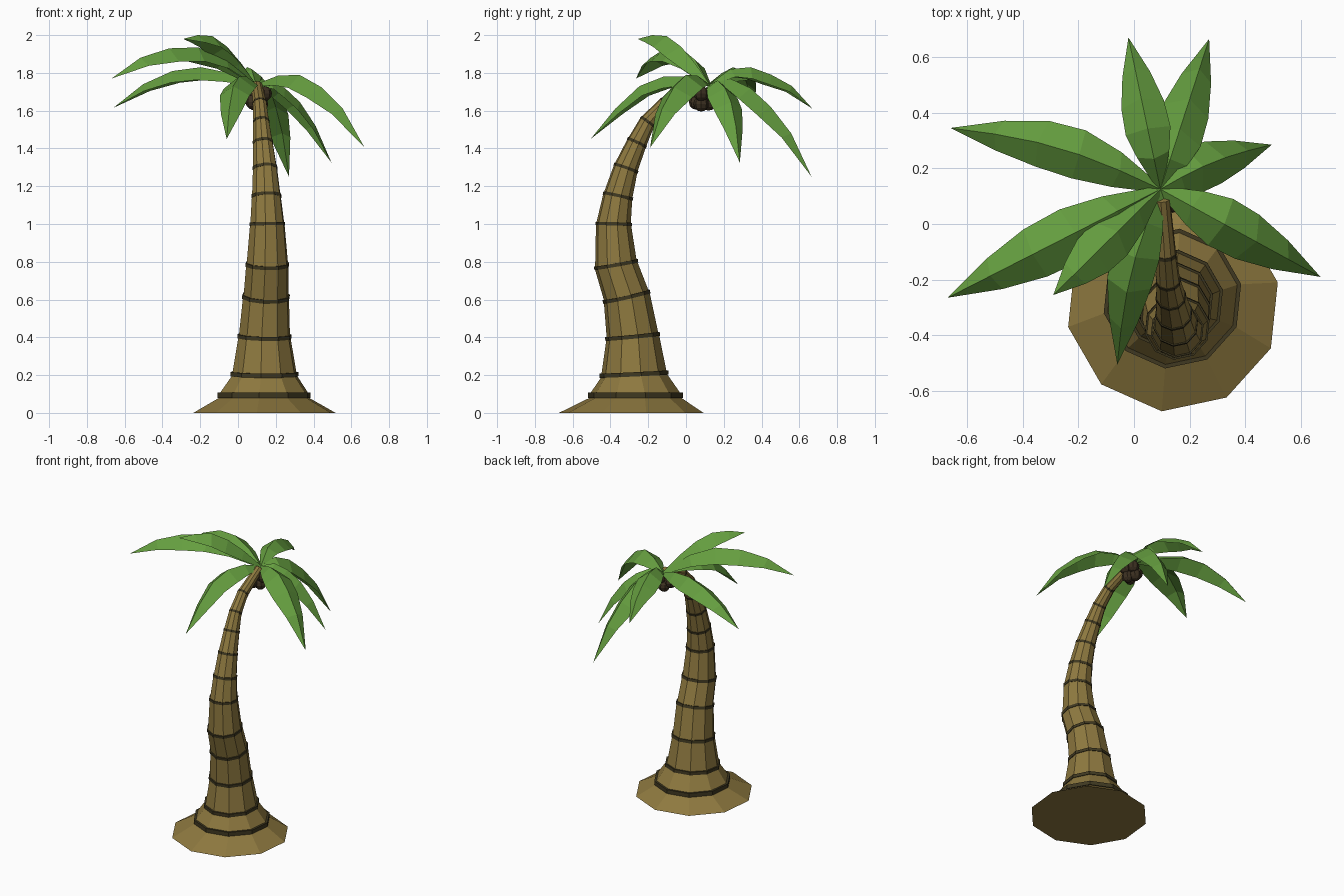
import bpy, math
from mathutils import Vector

if "Cube" in bpy.data.objects:
    bpy.data.objects.remove(bpy.data.objects["Cube"])


def material(name, rgb):
    m = bpy.data.materials.new(name)
    m.diffuse_color = (*rgb, 1)
    m.use_nodes = True
    m.node_tree.nodes["Principled BSDF"].inputs["Base Color"].default_value = m.diffuse_color
    return m


BARK = material("bark", (0.27, 0.19, 0.05))
DARK = material("dark_bark", (0.05, 0.04, 0.015))
GREEN = material("leaf_green", (0.13, 0.34, 0.05))
NUT = material("coconut_brown", (0.045, 0.03, 0.015))


def make(name, verts, faces, mats):
    me = bpy.data.meshes.new(name)
    me.from_pydata(verts, [], faces)
    for m in mats:
        me.materials.append(m)
    ob = bpy.data.objects.new(name, me)
    bpy.context.collection.objects.link(ob)
    return ob


# Trunk: ten-sided tapered segments along a bent path, dark bands at the joints
SIDES = 10
PATH = [  # x, y, z, radius
    (.14, -.29, 0, .385), (.138, -.268, .093, .245), (.14, -.275, .205, .178),
    (.14, -.283, .405, .142), (.148, -.315, .615, .125), (.155, -.37, .785, .115),
    (.155, -.383, 1.0, .094), (.15, -.36, 1.148, .079), (.143, -.318, 1.295, .066),
    (.132, -.26, 1.43, .054), (.123, -.203, 1.54, .044), (.115, -.11, 1.635, .038),
    (.10, .09, 1.73, .03)]
verts, band_rings = [], set()


def ring(centre, normal, r):
    u = (Vector((1, 0, 0)) - normal * normal.x).normalized()
    v = normal.cross(u)
    for k in range(SIDES):
        a = math.radians(12) + math.tau * k / SIDES
        verts.append(centre + u * (r * math.cos(a)) + v * (r * math.sin(a)))


pts = [Vector(p[:3]) for p in PATH]
for i, p in enumerate(PATH):
    r = p[3]
    n = (pts[min(i + 1, len(pts) - 1)] - pts[max(i - 1, 0)]).normalized()
    if i < 2:
        n = Vector((0, 0, 1))
    if i in (0, len(PATH) - 1):
        ring(pts[i], n, r)
        continue
    h = .014 if i == 1 else .006 + .03 * r
    ring(pts[i] - n * h, n, r)
    ring(pts[i] - n * h, n, r * 1.03)
    band_rings.update(range(len(verts) // SIDES - 2, len(verts) // SIDES + 1))
    ring(pts[i] + n * h, n, r * 1.03)
    ring(pts[i] + n * h, n, r * .97)
count = len(verts) // SIDES
faces = [(j * SIDES + k, j * SIDES + (k + 1) % SIDES,
          (j + 1) * SIDES + (k + 1) % SIDES, (j + 1) * SIDES + k)
         for j in range(count - 1) for k in range(SIDES)]
faces += [tuple(reversed(range(SIDES))), tuple(range(len(verts) - SIDES, len(verts)))]
trunk = make("trunk", verts, faces, [BARK, DARK])
for f in trunk.data.polygons:
    if f.index // SIDES in band_rings:
        f.material_index = 1

# Fronds: ridged leaves; tip position, sideways bow, half width, ridge heights
BASE = Vector((.095, .125))
WIDTH = [.15, .72, 1, .95, .62, 0]
FRONDS = [
    ((-.02, .67), 0, .082, (1.74, 1.82, 1.83, 1.79, 1.73, 1.61)),
    ((.27, .665), 0, .09, (1.74, 1.77, 1.72, 1.62, 1.48, 1.25)),
    ((.495, .285), .02, .085, (1.74, 1.76, 1.72, 1.645, 1.52, 1.325)),
    ((.67, -.19), 0, .095, (1.74, 1.785, 1.79, 1.725, 1.61, 1.405)),
    ((-.06, -.505), -.03, .085, (1.74, 1.78, 1.78, 1.73, 1.61, 1.45)),
    ((-.29, -.255), 0, .085, (1.74, 1.85, 1.94, 1.995, 2.0, 1.98)),
    ((-.67, -.265), 0, .1, (1.74, 1.87, 1.935, 1.93, 1.88, 1.77)),
    ((-.66, .345), -.04, .09, (1.74, 1.80, 1.83, 1.81, 1.74, 1.615))]
for n, (tip, bow, half, heights) in enumerate(FRONDS):
    run = Vector(tip) - BASE
    side = Vector((-run.y, run.x, 0)).normalized()
    ridge = []
    for i, z in enumerate(heights):
        t = i / 5
        ridge.append(Vector((*(BASE + run * t), z)) + side * (bow * math.sin(math.pi * t)))
    lv = []
    for i, p in enumerate(ridge):
        tangent = (ridge[min(i + 1, 5)] - ridge[max(i - 1, 0)]).normalized()
        up = tangent.cross(side).normalized()
        w = half * WIDTH[i]
        lv += [p + side * w - up * w * .75, p, p - side * w - up * w * .75]
    lf = []
    for i in range(4):
        a = i * 3
        lf += [(a, a + 1, a + 4, a + 3), (a + 1, a + 2, a + 5, a + 4)]
    lf += [(12, 13, 16), (13, 14, 16)]
    lv = lv[:15] + [lv[16]]
    lf = [tuple(15 if q == 16 else q for q in reversed(f)) for f in lf]
    make(f"frond_{n + 1}", lv, lf, [GREEN])

# Coconuts: a faceted cluster under the crown
for n, pos in enumerate([(.14, .08, 1.69), (.115, .13, 1.69), (.06, .10, 1.67),
                         (.12, .08, 1.635), (.08, .055, 1.645), (.09, .12, 1.64)]):
    bpy.ops.mesh.primitive_uv_sphere_add(segments=8, ring_count=6, radius=.04, location=pos)
    nut = bpy.context.object
    nut.name = f"coconut_{n + 1}"
    nut.data.materials.append(NUT)
